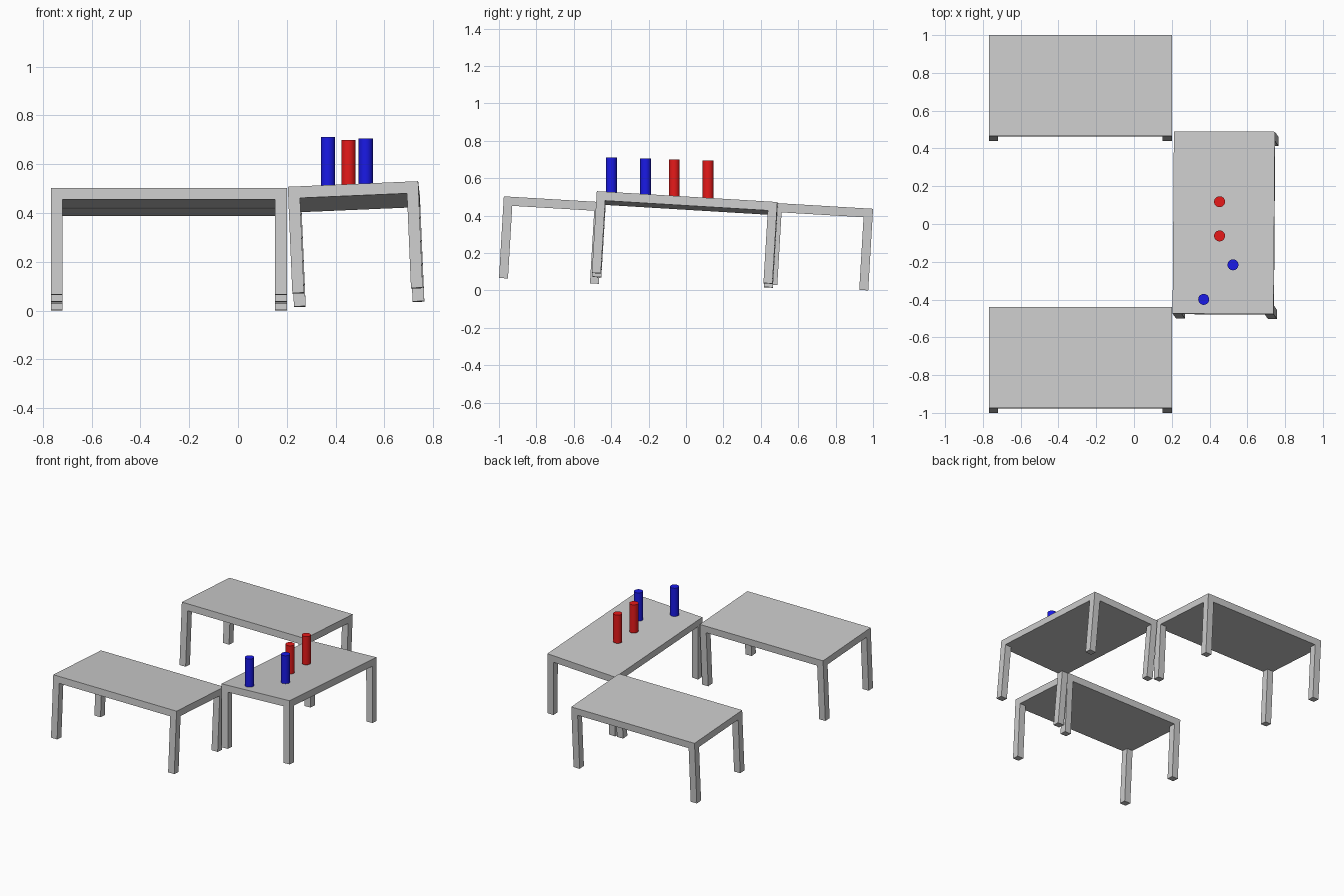
import bpy, bmesh
from mathutils import Vector, Matrix

if "Cube" in bpy.data.objects:
    bpy.data.objects.remove(bpy.data.objects["Cube"])

L, W, H, T = 0.967, 0.535, 0.437, 0.048   # table length, width, height, board/leg thickness


def box(name, size, centre, mat):
    bm = bmesh.new()
    bmesh.ops.create_cube(bm, size=1)
    bmesh.ops.scale(bm, vec=size, verts=bm.verts)
    bmesh.ops.translate(bm, vec=centre, verts=bm.verts)
    me = bpy.data.meshes.new(name)
    bm.to_mesh(me)
    bm.free()
    ob = bpy.data.objects.new(name, me)
    bpy.context.collection.objects.link(ob)
    ob.matrix_world = mat


def frame(top_centre, x_dir, y_dir):
    # Orthonormal frame whose origin is the centre of the table surface
    y = Vector(y_dir).normalized()
    z = Vector(x_dir).cross(y).normalized()
    x = y.cross(z)
    m = Matrix((x, y, z)).transposed().to_4x4()
    return Matrix.Translation(top_centre) @ m


def table(name, sx, sy, mat):
    box(name + "_top", (sx, sy, T), (0, 0, -T / 2), mat)
    for i, dx in (("left", -1), ("right", 1)):
        for j, dy in (("front", -1), ("back", 1)):
            box(f"{name}_{j}_{i}_leg", (T, T, H - T),
                (dx * (sx - T) / 2, dy * (sy - T) / 2, -(H + T) / 2), mat)


# Two tables on the left, tilted slightly towards the back
table("front_table", L, W, frame((-0.2835, -0.707, 0.487), (1, 0, 0), (0, 1, -0.059)))
table("back_table", L, W, frame((-0.2835, 0.733, 0.452), (1, 0, 0), (0, 1, -0.059)))
# Table on the right, tilted both ways
table("right_table", W, L, frame((0.475, 0.007, 0.490), (0.534, -0.004, 0.023), (0.007, 0.963, -0.058)))

# Upright cylinders standing on the right table
for colour, rgba, spots in (
    ("blue", (0.01, 0.01, 0.8, 1), ((0.369, -0.399, 0.711), (0.524, -0.216, 0.706))),
    ("red", (0.8, 0.01, 0.01, 1), ((0.453, -0.063, 0.699), (0.453, 0.118, 0.695))),
):
    mat = bpy.data.materials.new(colour)
    mat.diffuse_color = rgba
    mat.use_nodes = True
    mat.node_tree.nodes["Principled BSDF"].inputs["Base Color"].default_value = mat.diffuse_color
    for n, (x, y, top) in enumerate(spots, 1):
        bpy.ops.mesh.primitive_cylinder_add(vertices=32, radius=0.029, depth=0.2,
                                            location=(x, y, top - 0.1))
        ob = bpy.context.object
        ob.name = f"{colour}_cylinder_{n}"
        ob.data.materials.append(mat)
        bpy.ops.object.shade_smooth_by_angle()
